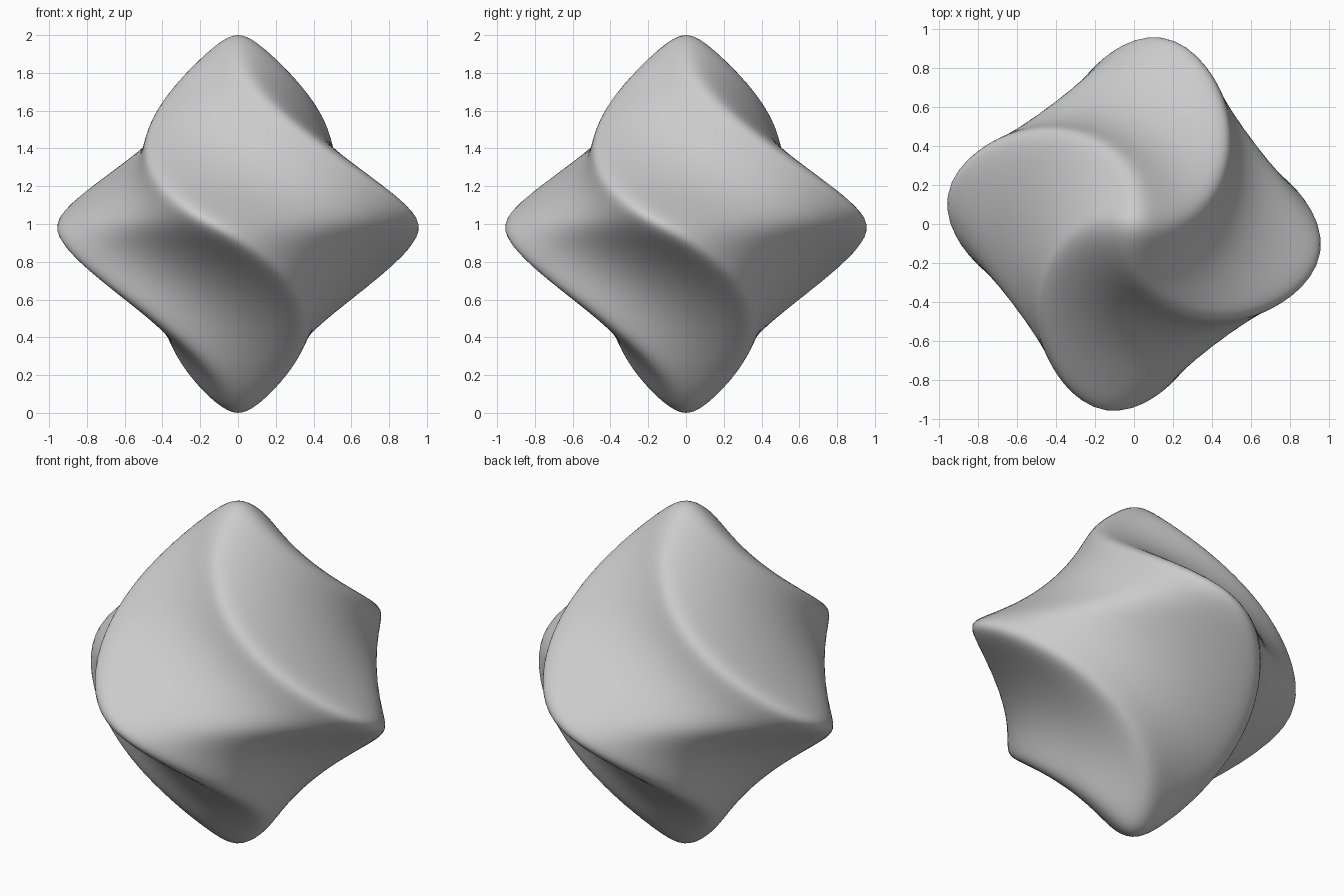
import bpy
from math import sqrt, radians, cos, sin

if "Cube" in bpy.data.objects:
    bpy.data.objects.remove(bpy.data.objects["Cube"])

SOFT = 0.10               # rounding of the octahedron edges
POWER = 1.1               # how strongly the six tips stand out
TWIST = radians(90)       # twist per unit of height, clockwise going up
OFFSET = radians(8.5)     # turn of the middle section
WIDTH = 0.965             # sideways scale


def softness(d):
    return sum(sqrt(c * c + SOFT * SOFT) for c in d)


# Twisted body: a sphere pulled into a soft octahedron, then twisted about z
bpy.ops.mesh.primitive_ico_sphere_add(subdivisions=6, radius=1)
body = bpy.context.object
body.name = "twisted_body"

tip = softness((0, 0, 1))
for v in body.data.vertices:
    d = v.co.normalized()
    p = d * (tip / softness(d)) ** POWER
    a = -(OFFSET + TWIST * p.z)
    v.co = (WIDTH * (p.x * cos(a) - p.y * sin(a)),
            WIDTH * (p.x * sin(a) + p.y * cos(a)),
            p.z + 1)

bpy.ops.object.shade_smooth_by_angle(angle=radians(30))
